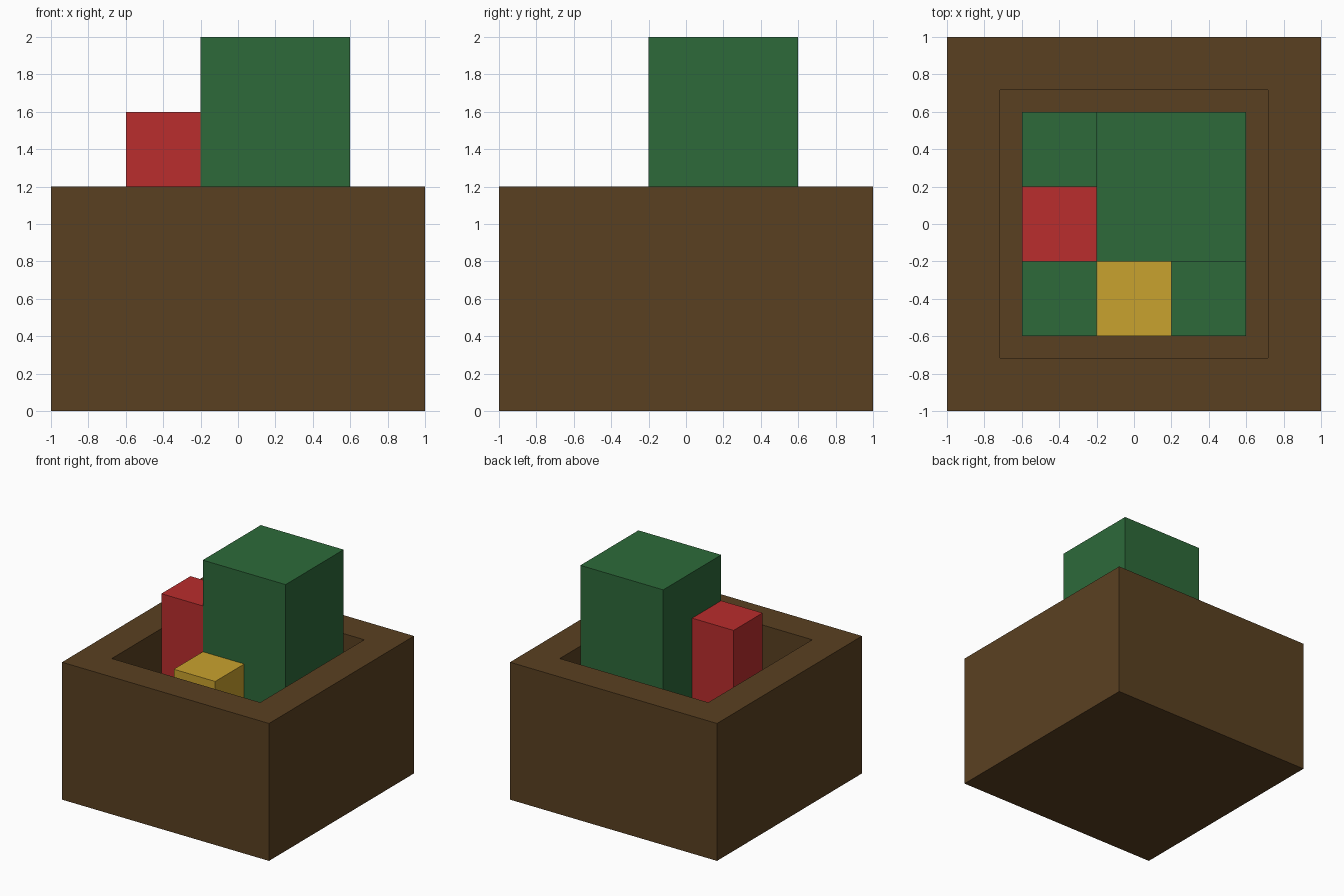
import bpy, bmesh

if "Cube" in bpy.data.objects:
    bpy.data.objects.remove(bpy.data.objects["Cube"])


def material(name, r, g, b):
    """Flat colour given as 0-255 sRGB, stored as linear."""
    def lin(c):
        c /= 255
        return c / 12.92 if c <= 0.04045 else ((c + 0.055) / 1.055) ** 2.4
    m = bpy.data.materials.new(name)
    m.diffuse_color = (lin(r), lin(g), lin(b), 1)
    m.use_nodes = True
    m.node_tree.nodes["Principled BSDF"].inputs["Base Color"].default_value = m.diffuse_color
    return m


brown = material("brown", 90, 64, 33)
green = material("green", 45, 106, 58)
red = material("red", 186, 45, 45)
gold = material("gold", 201, 162, 46)


def block(name, lo, hi, mat, pit=None):
    """Box from corner lo to corner hi; pit = (wall thickness, depth) hollows the top."""
    bm = bmesh.new()
    bmesh.ops.create_cube(bm, size=1)
    for v in bm.verts:
        v.co = [(a + b) / 2 + c * (b - a) for a, b, c in zip(lo, hi, v.co)]
    if pit:
        top = max(bm.faces, key=lambda f: f.calc_center_median().z)
        bmesh.ops.inset_region(bm, faces=[top], thickness=pit[0])
        new = bmesh.ops.extrude_discrete_faces(bm, faces=[top])["faces"][0]
        bmesh.ops.translate(bm, verts=new.verts, vec=(0, 0, -pit[1]))
    bmesh.ops.recalc_face_normals(bm, faces=bm.faces)
    mesh = bpy.data.meshes.new(name)
    bm.to_mesh(mesh)
    bm.free()
    mesh.materials.append(mat)
    bpy.context.collection.objects.link(bpy.data.objects.new(name, mesh))


# Thick-walled planter with a square pit
block("planter", (-1, -1, 0), (1, 1, 1.2), brown, pit=(0.4, 0.8))
# Green layer filling the lower half of the pit
block("green_bed", (-0.6, -0.6, 0.4), (0.6, 0.6, 0.8), green)
# Blocks standing on the bed
block("tall_green_block", (-0.2, -0.2, 0.8), (0.6, 0.6, 2), green)
block("red_block", (-0.6, -0.2, 0.8), (-0.2, 0.2, 1.6), red)
block("gold_block", (-0.2, -0.6, 0.8), (0.2, -0.2, 1.2), gold)
